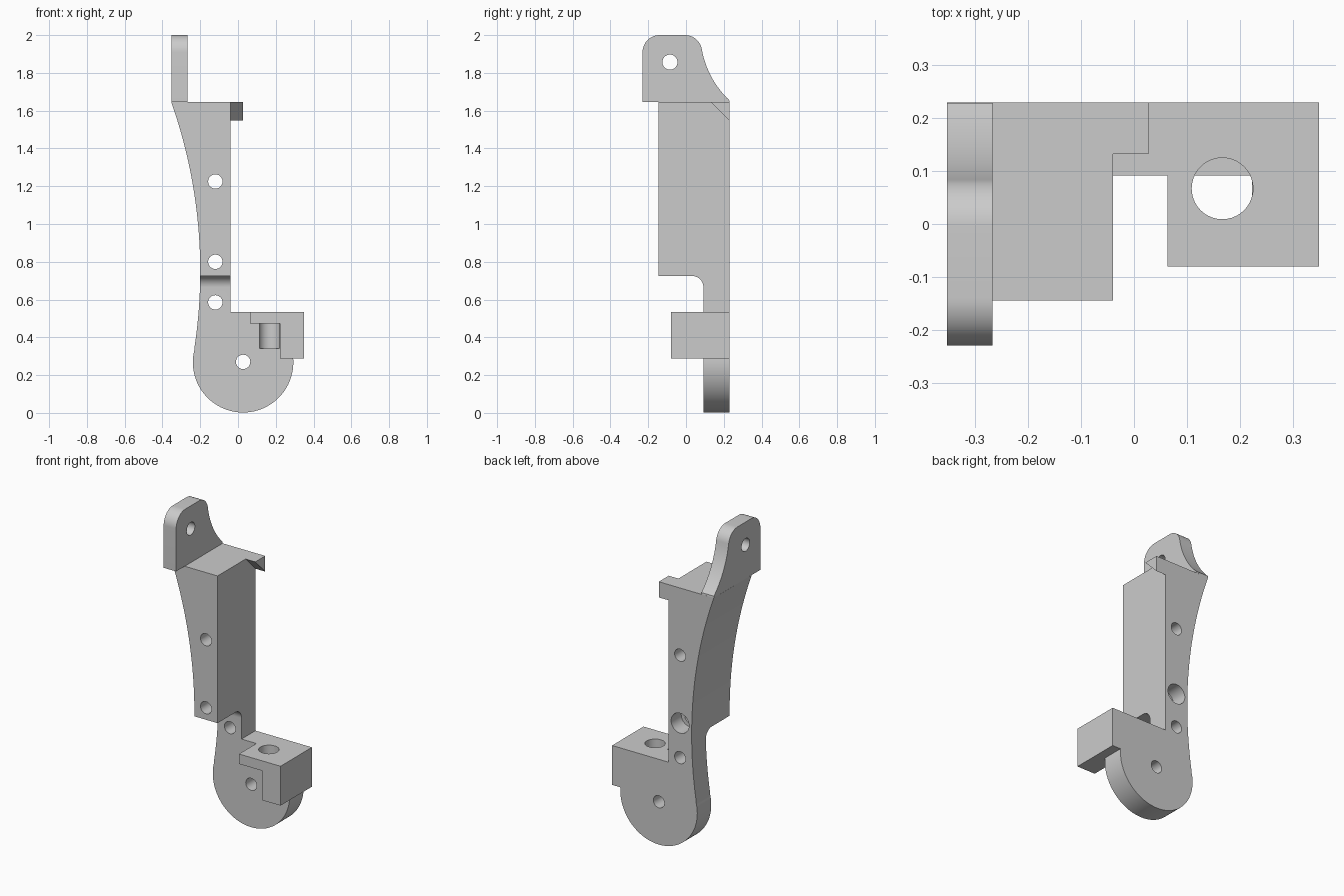
import bpy, bmesh
from math import sin, cos, radians

default = bpy.data.objects.get("Cube")
if default:
    bpy.data.objects.remove(default, do_unlink=True)

grey = bpy.data.materials.new("plain grey")
grey.use_nodes = True
colour = (0.6, 0.6, 0.6, 1)
grey.diffuse_color = colour
grey.node_tree.nodes["Principled BSDF"].inputs["Base Color"].default_value = colour


def arc(u, v, r, start, end, steps=16):
    """Points along an arc, angles in degrees."""
    angles = [radians(start + (end - start) * i / steps) for i in range(steps + 1)]
    return [(u + r * cos(a), v + r * sin(a)) for a in angles]


def circle(u, v, r, steps=40):
    return arc(u, v, r, 0, 360, steps)[:-1]


def prism(name, outline, axis, lo, hi):
    """Extrude a flat outline along one axis."""
    place = {"x": lambda u, v, d: (d, u, v),
             "y": lambda u, v, d: (u, d, v),
             "z": lambda u, v, d: (u, v, d)}[axis]
    bm = bmesh.new()
    near = [bm.verts.new(place(u, v, lo)) for u, v in outline]
    far = [bm.verts.new(place(u, v, hi)) for u, v in outline]
    bm.faces.new(near)
    bm.faces.new(far)
    for i in range(len(near)):
        j = (i + 1) % len(near)
        bm.faces.new((near[i], near[j], far[j], far[i]))
    bmesh.ops.recalc_face_normals(bm, faces=bm.faces)
    mesh = bpy.data.meshes.new(name)
    bm.to_mesh(mesh)
    bm.free()
    mesh.materials.append(grey)
    obj = bpy.data.objects.new(name, mesh)
    bpy.context.collection.objects.link(obj)
    return obj


def select(obj):
    bpy.ops.object.select_all(action="DESELECT")
    obj.select_set(True)
    bpy.context.view_layer.objects.active = obj


def cut(obj, outline, axis, lo, hi):
    """Remove a prism from a part."""
    cutter = prism("cutter", outline, axis, lo, hi)
    cutter.hide_render = True
    mod = obj.modifiers.new("cut", "BOOLEAN")
    mod.operation = "DIFFERENCE"
    mod.solver = "EXACT"
    mod.object = cutter
    select(obj)
    bpy.ops.object.modifier_apply(modifier=mod.name)
    bpy.data.objects.remove(cutter, do_unlink=True)


BACK, FRONT, PLATE = 0.23, -0.145, 0.092
TOP, SHELF = 1.645, 0.535

# Arm: round foot, curved outer edge, straight inner edge and side shelf
outline = arc(0.027, 0.268, 0.266, 4.5, -194.2, 56)
outline += arc(-2.89, 0.75, 2.69, -8.7, 19.43, 32)
outline += [(-0.04, TOP), (-0.04, SHELF), (0.35, SHELF), (0.35, 0.289)]
arm = prism("arm", outline, "y", FRONT, BACK)

# Thin the lower half, with a rounded inside corner
notch = [(-0.4, -0.1), (PLATE, -0.1)] + arc(PLATE - 0.06, 0.665, 0.06, 0, 90) + [(-0.4, 0.725)]
cut(arm, notch, "x", -0.6, 0.6)

# Screw holes and the counterbore on the back
for x, z in [(-0.12, 1.225), (-0.12, 0.80), (-0.12, 0.585), (0.027, 0.27)]:
    cut(arm, circle(x, z, 0.038), "y", -0.4, 0.4)
cut(arm, circle(-0.12, 0.80, 0.062), "y", BACK - 0.1, 0.4)

# Clamp block in front of the shelf
block = prism("clamp_block",
              [(0.063, SHELF), (0.35, SHELF), (0.35, 0.289), (0.223, 0.289),
               (0.223, 0.473), (0.063, 0.473)], "y", -0.08, PLATE)

# Vertical socket through the block and partly into the arm
for part in (arm, block):
    cut(part, circle(0.167, 0.067, 0.058), "z", 0.34, 0.7)

# Upright tab with rounded top and swept rear edge
profile = [(-0.23, TOP)]
profile += arc(-0.14, 1.91, 0.09, 180, 90)
profile += arc(-0.005, 1.91, 0.09, 90, 10)
profile += arc(0.566, 2.011, 0.49, 190, 226.5)[1:] + [(BACK, TOP)]
tab = prism("top_tab", profile, "x", -0.353, -0.267)
cut(tab, circle(-0.085, 1.857, 0.04), "x", -0.6, 0.0)

# Small wedge at the rear of the top
wedge = prism("top_wedge", [(0.132, TOP), (BACK, TOP), (BACK, 1.547)], "x", -0.04, 0.027)

for part in (arm, block, tab, wedge):
    select(part)
    bpy.ops.object.shade_smooth_by_angle(angle=radians(30))
